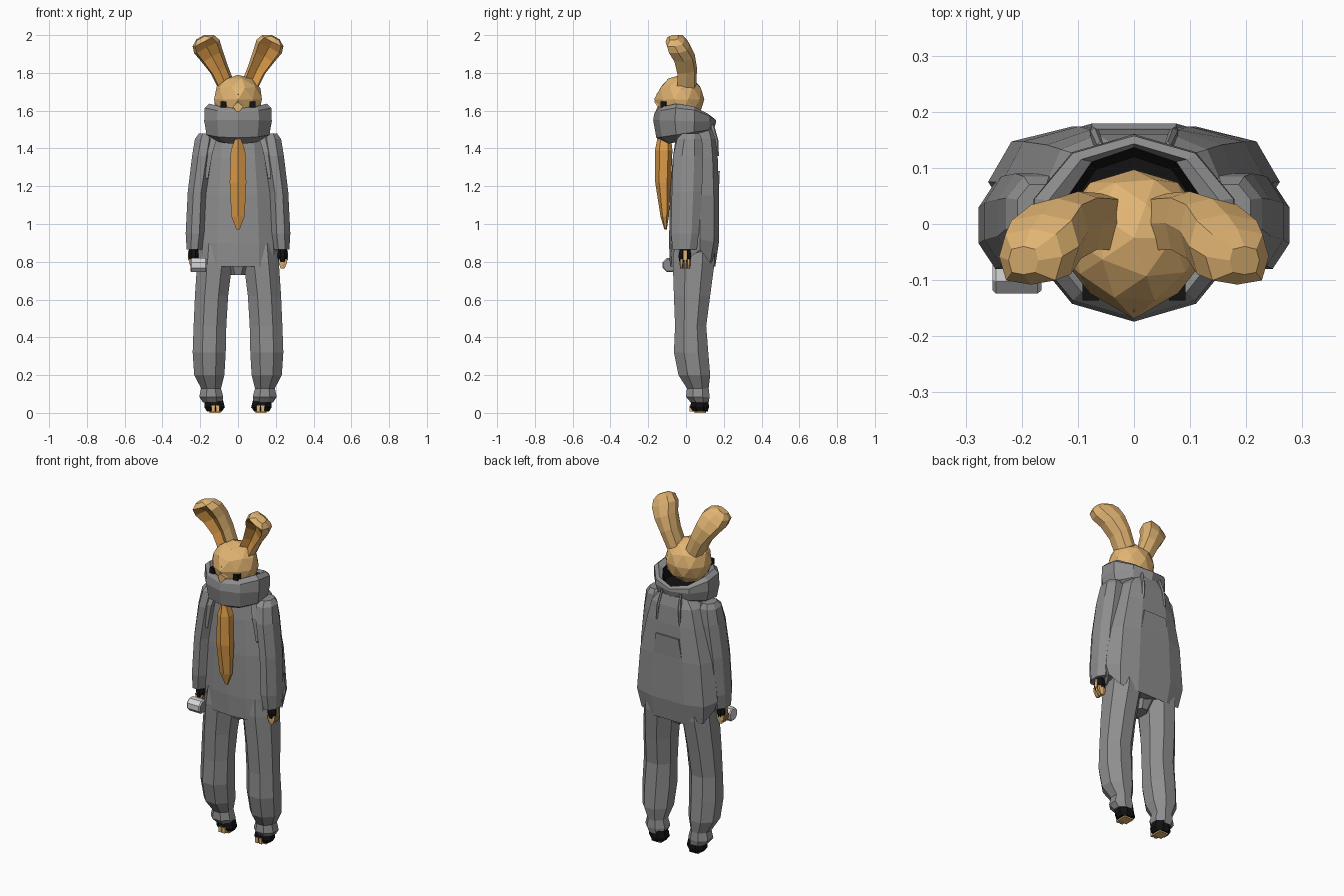
import bpy, bmesh, math
from mathutils import Vector


def mat(name, r, g, b):
    m = bpy.data.materials.new(name)
    m.diffuse_color = (r, g, b, 1)
    return m


GREY = mat("grey cloth", 0.27, 0.27, 0.27)
TAN = mat("tan fur", 0.76, 0.46, 0.17)
ORANGE = mat("orange inner", 0.70, 0.32, 0.065)
BLACK = mat("black", 0.006, 0.006, 0.006)
WHITE = mat("pale grey", 0.68, 0.68, 0.68)


def finish(name, bm, mats):
    bmesh.ops.recalc_face_normals(bm, faces=bm.faces)
    me = bpy.data.meshes.new(name)
    bm.to_mesh(me)
    bm.free()
    for m in mats:
        me.materials.append(m)
    ob = bpy.data.objects.new(name, me)
    bpy.context.collection.objects.link(ob)
    return ob


def loft(name, rings, mats, paint=None, end_mat=0):
    """Skin a list of closed point rings; paint(ring, side) gives the material."""
    bm = bmesh.new()
    vs = [[bm.verts.new(p) for p in r] for r in rings]
    n = len(rings[0])
    for i in range(len(rings) - 1):
        for k in range(n):
            f = bm.faces.new((vs[i][k], vs[i][(k + 1) % n],
                              vs[i + 1][(k + 1) % n], vs[i + 1][k]))
            f.material_index = paint(i, k) if paint else 0
    bm.faces.new(vs[0])
    bm.faces.new(vs[-1]).material_index = end_mat
    return finish(name, bm, mats)


def oval(cx, cy, z, rx, ry, n=8, turn=None, tilt=0, bow=0):
    """Ring of points, optionally tilted or bowed down at front and back."""
    turn = math.pi / n if turn is None else turn
    pts = []
    for k in range(n):
        a = turn + 2 * math.pi * k / n
        y = cy + ry * math.sin(a)
        pts.append((cx + rx * math.cos(a), y, z + tilt * y - bow * (y + 0.04) ** 2))
    return pts


def span(x0, x1, y0, y1, z, s=1, n=8):
    """Oval given by its outer limits, with flat sides."""
    c = math.cos(math.pi / n)
    return oval(s * (x0 + x1) / 2, (y0 + y1) / 2, z,
                (x1 - x0) / 2 / c, (y1 - y0) / 2 / c, n)


def box(name, c, size, m):
    bm = bmesh.new()
    bmesh.ops.create_cube(bm, size=1)
    for v in bm.verts:
        v.co = Vector(c) + Vector([a * b for a, b in zip(v.co, size)])
    return finish(name, bm, [m])


# Hoodie body, flaring out behind the sleeves
def body_ring(z, wf, wb, yf, yb, side_z=0):
    half = [(wf * 0.6, yf + 0.01, z), (wf, yf + 0.05, z), (wb, 0.075, z + side_z),
            (wb * 0.84, yb - 0.027, z + side_z * 0.2), (wb * 0.42, yb, z)]
    return ([(0, yf, z)] + half + [(0, yb, z)]
            + [(-x, y, h) for x, y, h in reversed(half)])


loft("hoodie_body", [
    body_ring(0.775, 0.185, 0.24, -0.085, 0.155, 0.09),
    body_ring(0.90, 0.185, 0.26, -0.09, 0.174, 0.02),
    body_ring(1.15, 0.17, 0.235, -0.085, 0.174),
    body_ring(1.35, 0.15, 0.185, -0.07, 0.168),
    body_ring(1.45, 0.14, 0.155, -0.055, 0.16),
    body_ring(1.51, 0.09, 0.10, -0.04, 0.145)], [GREY])

# Rolled hood around the neck, low in front, with a dark opening
P = -math.pi / 2
loft("hood_collar", [
    oval(0, 0.0, 1.44, 0.11, 0.10, 10, P, 0.15),
    oval(0, -0.005, 1.48, 0.175, 0.152, 10, P, 0.15),
    oval(0, -0.007, 1.545, 0.188, 0.167, 10, P, -0.03),
    oval(0, -0.005, 1.615, 0.186, 0.162, 10, P, 0, 1.6),
    oval(0, -0.003, 1.637, 0.160, 0.146, 10, P, 0, 2.2),
    oval(0, 0.002, 1.615, 0.128, 0.135, 10, P, 0, 2.2),
    oval(0, 0.0, 1.535, 0.115, 0.12, 10, P)],
    [GREY, BLACK], lambda i, k: 1 if i == 5 else 0, 1)

# Back pocket, raised only along its top edge
loft("back_pocket", [
    [(-0.10, 0.16, 1.12), (0.10, 0.16, 1.12), (0.10, 0.172, 1.12), (-0.10, 0.172, 1.12)],
    [(-0.075, 0.16, 1.28), (0.075, 0.16, 1.28), (0.075, 0.179, 1.28), (-0.075, 0.179, 1.28)]],
    [GREY])

# Head with a pointed face
bm = bmesh.new()
bmesh.ops.create_icosphere(bm, subdivisions=2, radius=1)
for v in bm.verts:
    x, y, z = v.co
    push = max(0, -y) * max(0, 1 - 2.2 * abs(x)) * 0.022
    v.co = (0.133 * x, -0.025 + 0.122 * y - push, 1.66 + 0.13 * z)
finish("head", bm, [TAN])
loft("muzzle", [
    [(-0.045, -0.11, 1.65), (0, -0.155, 1.69), (0.045, -0.11, 1.65), (0, -0.08, 1.58)],
    [(-0.028, -0.150, 1.622), (0, -0.167, 1.645), (0.028, -0.150, 1.622), (0, -0.166, 1.585)]],
    [TAN])

# Long hanging tongue
loft("tongue", [oval(0, cy, z, hw / 0.866, hd, 6) for z, cy, hw, hd in (
    (1.46, -0.115, 0.012, 0.035), (1.39, -0.118, 0.038, 0.046),
    (1.22, -0.121, 0.044, 0.042), (1.04, -0.113, 0.035, 0.022),
    (0.97, -0.108, 0.008, 0.006))], [ORANGE])

# Crotch piece joining the trousers
loft("trouser_seat", [span(-0.04, 0.04, -0.02, 0.09, 0.73),
                      span(-0.09, 0.09, -0.05, 0.13, 0.82)], [GREY])

# Ear cross-section: rounded back, hollow front between two rims
EAR = ((1, 0), (0.8, 0.8), (0, 1), (-0.8, 0.8), (-1, 0),
       (-0.78, -0.85), (0, -0.4), (0.78, -0.85))


def ear(s, side):
    rings = []
    for i, (x, y, z, w, d) in enumerate((
            (0.060, 0.000, 1.73, 0.045, 0.055), (0.100, 0.002, 1.82, 0.050, 0.056),
            (0.138, -0.012, 1.89, 0.064, 0.058), (0.165, -0.040, 1.94, 0.076, 0.058),
            (0.184, -0.058, 1.97, 0.064, 0.050), (0.197, -0.065, 1.987, 0.030, 0.025))):
        ring = []
        for k, (a, b) in enumerate(EAR):
            if k == 6 and i > 3:
                b = -1         # closed tip
            u, v = w * a, d * b
            ring.append((s * (x + 0.88 * u), y + v, z - 0.47 * u + 0.15 * v))
        rings.append(ring)
    loft(side + "_ear", rings, [TAN, ORANGE],
         lambda i, k: 1 if k in (5, 6) and i < 4 else 0)


for s, side in ((1, "left"), (-1, "right")):
    ear(s, side)
    box(side + "_eye", (s * 0.077, -0.120, 1.632), (0.03, 0.032, 0.032), BLACK)
    loft(side + "_drawstring", [oval(s * 0.075, 0.160, 1.36, 0.005, 0.014, 6),
                                oval(s * 0.07, 0.160, 1.44, 0.009, 0.012, 6),
                                oval(s * 0.06, 0.135, 1.53, 0.007, 0.012, 6)], [GREY])
    # Sleeve
    loft(side + "_sleeve", [
        span(0.19, 0.272, -0.07, 0.055, 0.865, s),
        span(0.175, 0.277, -0.08, 0.075, 0.95, s),
        span(0.165, 0.266, -0.075, 0.085, 1.17, s),
        span(0.135, 0.243, -0.068, 0.09, 1.36, s),
        span(0.12, 0.228, -0.048, 0.085, 1.45, s),
        span(0.135, 0.208, -0.02, 0.07, 1.478, s)], [GREY])
    # Raised shoulder seam fold
    loft(side + "_shoulder_fold", [
        oval(s * 0.165, -0.052, 1.24, 0.008, 0.010, 4),
        oval(s * 0.155, -0.045, 1.38, 0.030, 0.022, 4),
        oval(s * 0.13, -0.01, 1.48, 0.035, 0.03, 4),
        oval(s * 0.08, 0.02, 1.52, 0.03, 0.03, 4)], [GREY])
    # Trouser leg with a bunched cuff
    loft(side + "_trouser_leg", [
        span(0.085, 0.185, 0.025, 0.12, 0.055, s),
        span(0.078, 0.205, 0.00, 0.125, 0.085, s),
        span(0.09, 0.195, 0.005, 0.12, 0.13, s),
        span(0.072, 0.232, -0.04, 0.128, 0.20, s),
        span(0.065, 0.240, -0.064, 0.118, 0.32, s),
        span(0.062, 0.235, -0.058, 0.107, 0.46, s),
        span(0.052, 0.228, -0.064, 0.128, 0.62, s),
        span(0.03, 0.216, -0.07, 0.152, 0.80, s),
        span(0.03, 0.205, -0.06, 0.15, 0.90, s)], [GREY])
    # Foot with dark top, tan toes and sole pad
    loft(side + "_foot", [span(0.085, 0.165, 0.038, 0.115, 0.008, s),
                          span(0.07, 0.178, 0.022, 0.122, 0.03, s),
                          span(0.08, 0.175, 0.03, 0.118, 0.07, s)], [BLACK])
    for i, x in enumerate((0.108, 0.132)):
        box(f"{side}_toe_{i}", (s * x, 0.045, 0.023), (0.018, 0.052, 0.032), TAN)
    box(side + "_sole_pad", (s * 0.122, 0.075, 0.004), (0.06, 0.06, 0.008), TAN)
    # Hand: dark palm, tan fingers
    loft(side + "_palm", [span(0.215, 0.257, -0.035, 0.022, 0.80, s),
                          span(0.208, 0.262, -0.04, 0.028, 0.83, s),
                          span(0.215, 0.258, -0.03, 0.02, 0.88, s)], [BLACK])
    for i, y in enumerate((-0.024, -0.004, 0.014)):
        loft(f"{side}_finger_{i}", [span(0.226, 0.246, y - 0.006, y + 0.006, 0.765, s, 6),
                                    span(0.216, 0.258, y - 0.009, y + 0.009, 0.79, s, 6),
                                    span(0.213, 0.262, y - 0.009, y + 0.009, 0.815, s, 6)],
             [TAN])
    # Tan patch on the outside of the hand
    box(side + "_hand_patch", (s * 0.236, -0.004, 0.835), (0.056, 0.016, 0.05), TAN)

# Small can held in the right hand, lying along x
can = []
for x, r in ((-0.252, 0.034), (-0.246, 0.040), (-0.172, 0.040), (-0.165, 0.034)):
    can.append([(x, -0.087 + r * math.cos(k * math.pi / 4 + 0.39),
                 0.782 + r * math.sin(k * math.pi / 4 + 0.39)) for k in range(8)])
loft("held_can", can, [WHITE, GREY], None, 1)
